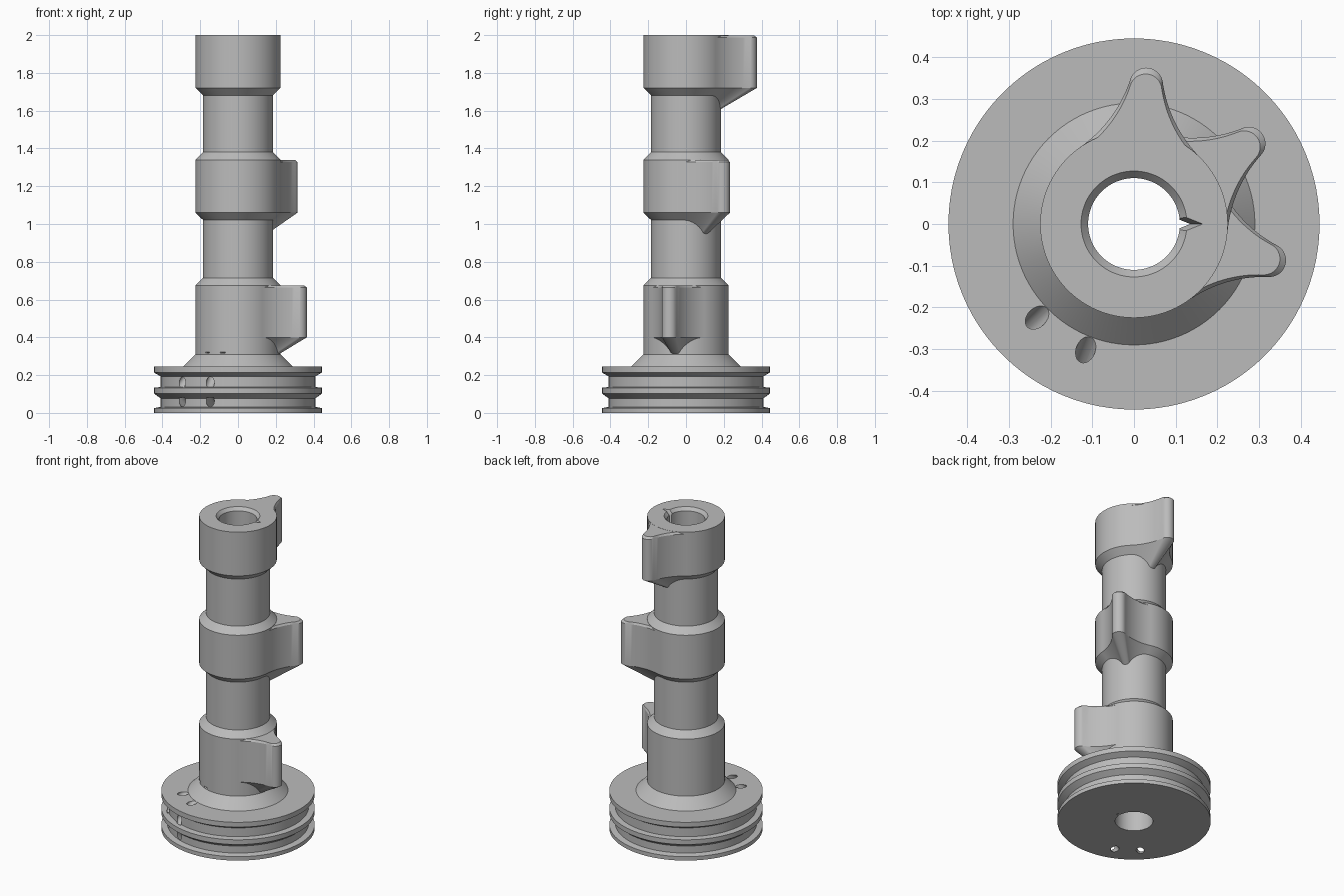
import bpy
import bmesh
from math import atan2, cos, hypot, pi, radians, sin, sqrt
from mathutils import Matrix, Vector

cube = bpy.data.objects.get("Cube")
if cube:
    bpy.data.objects.remove(cube, do_unlink=True)

grey = bpy.data.materials.new("plain_grey")
grey.use_nodes = True
grey.diffuse_color = (0.5, 0.5, 0.5, 1)
grey.node_tree.nodes["Principled BSDF"].inputs["Base Color"].default_value = (0.5, 0.5, 0.5, 1)


def make_object(name, bm):
    mesh = bpy.data.meshes.new(name)
    bm.to_mesh(mesh)
    bm.free()
    mesh.materials.append(grey)
    obj = bpy.data.objects.new(name, mesh)
    bpy.context.collection.objects.link(obj)
    return obj


def loft(name, rows, around=False, closed=False, caps=False):
    """Skin rows of points; around joins each row's ends, closed joins last row to first."""
    bm = bmesh.new()
    grid = [[bm.verts.new(p) for p in row] for row in rows]
    n = len(rows[0])
    for i in range(len(rows) - (not closed)):
        a, b = grid[i], grid[(i + 1) % len(rows)]
        for j in range(n - (not around)):
            k = (j + 1) % n
            bm.faces.new((a[j], a[k], b[k], b[j]))
    if caps:
        bm.faces.new(grid[0])
        bm.faces.new(grid[-1])
    if around:
        bmesh.ops.recalc_face_normals(bm, faces=bm.faces)
    return make_object(name, bm)


def smooth(obj):
    bpy.ops.object.select_all(action='DESELECT')
    obj.select_set(True)
    bpy.context.view_layer.objects.active = obj
    bpy.ops.object.shade_smooth_by_angle(angle=radians(25))


def cut(target, cutter):
    mod = target.modifiers.new("cut", 'BOOLEAN')
    mod.operation = 'DIFFERENCE'
    mod.solver = 'EXACT'
    mod.object = cutter
    bpy.context.view_layer.objects.active = target
    bpy.ops.object.modifier_apply(modifier=mod.name)
    bpy.data.objects.remove(cutter, do_unlink=True)


# Turned shaft: grooved base, three drums, narrow necks and a bore
BORE, NECK, DRUM, RIM, GROOVE = 0.11, 0.185, 0.225, 0.445, 0.41
profile = [
    (BORE, 0), (RIM, 0), (RIM, 0.025), (GROOVE, 0.032), (GROOVE, 0.077),
    (RIM, 0.103), (RIM, 0.133), (GROOVE, 0.137), (GROOVE, 0.193),
    (RIM, 0.214), (RIM, 0.245), (0.29, 0.245), (DRUM, 0.31),
    (DRUM, 0.675), (NECK, 0.715), (NECK, 1.021), (DRUM, 1.06),
    (DRUM, 1.34), (NECK, 1.38), (NECK, 1.681), (DRUM, 1.72),
    (DRUM, 2.0), (0.127, 2.0), (BORE, 1.98),
]
SIDES = 96
rings = [[(r * cos(2 * pi * j / SIDES), r * sin(2 * pi * j / SIDES), z)
          for j in range(SIDES)] for r, z in profile]
shaft = loft("shaft", rings, around=True, closed=True)

# V-shaped keyway along the bore, flared at the top
key_rows = [[(0.08, -w, z), (0.105, -w, z), (tip, 0, z), (0.105, w, z), (0.08, w, z)]
            for w, tip, z in ((0.012, 0.135, -0.05), (0.012, 0.135, 1.97), (0.028, 0.175, 2.01))]
cut(shaft, loft("keyway_cutter", key_rows, around=True, caps=True))


# Slanted cord holes leading into the two grooves
def drill(angle, start, end):
    a, b = Vector((start[0], 0, start[1])), Vector((end[0], 0, end[1]))
    bm = bmesh.new()
    turn = (b - a).to_track_quat('Z', 'Y').to_matrix().to_4x4()
    bmesh.ops.create_cone(bm, cap_ends=True, segments=24, radius1=0.023, radius2=0.023,
                          depth=(b - a).length,
                          matrix=Matrix.Rotation(radians(angle), 4, 'Z')
                          @ Matrix.Translation((a + b) / 2) @ turn)
    cut(shaft, make_object("cord_hole_cutter", bm))


for angle in (-136, -111):
    drill(angle, (0.235, 0.333), (0.425, 0.143))
    drill(angle, (0.27, -0.065), (0.422, 0.075))
smooth(shaft)


# Lobe outline: round nose blended to the drum by concave arcs
def lobe_outline():
    nose, centre, fillet = 0.04, 0.336, 0.32
    d1, d2 = DRUM + fillet, nose + fillet
    u = (d1 ** 2 - d2 ** 2 + centre ** 2) / (2 * centre)
    v = sqrt(d1 ** 2 - u ** 2)
    nose_end = atan2(v, u - centre)
    a0, a1 = atan2(-v, centre - u) % (2 * pi), atan2(-v, -u) % (2 * pi)
    half = [(centre + nose * cos(nose_end * i / 12), nose * sin(nose_end * i / 12))
            for i in range(13)]
    half += [(u + fillet * cos(a0 + (a1 - a0) * i / 16), v + fillet * sin(a0 + (a1 - a0) * i / 16))
             for i in range(1, 17)]
    return [(x, -y) for x, y in reversed(half[1:])] + half


outline = lobe_outline()
INNER = 0.165


def lobe(name, angle, bottom, top):
    turn = radians(angle)

    def row(scale, z):
        points = []
        for x, y in outline:
            r, a = max(INNER, scale * hypot(x, y)), atan2(y, x) + turn
            points.append((r * cos(a), r * sin(a), z))
        return points

    rows = [row(0, top), row(0.96, top), row(1, top - 0.012), row(1, bottom)]
    # Tapered underside shrinking into the neck
    rows += [row(1 - i * 0.04, bottom - 0.22 * i * 0.04) for i in range(1, 15)]
    smooth(loft(name, rows[::-1]))


lobe("lower_lobe", -15, 0.40, 0.675)
lobe("middle_lobe", 35, 1.06, 1.339)
lobe("upper_lobe", 85, 1.72, 1.999)
